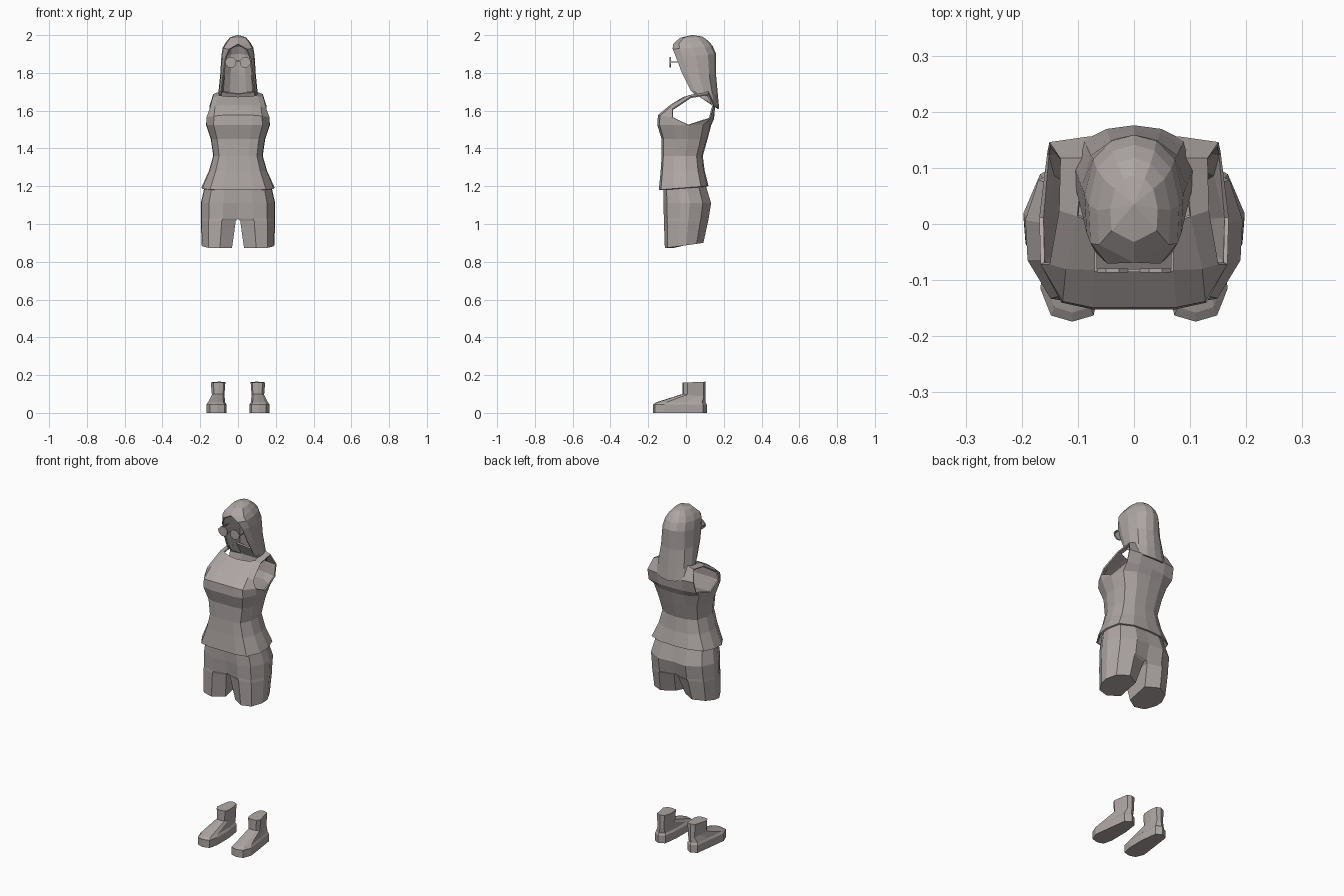
import bpy
import bmesh
from mathutils import Vector, Matrix

if "Cube" in bpy.data.objects:
    bpy.data.objects.remove(bpy.data.objects["Cube"])

COLOR = (0.42, 0.38, 0.37, 1)
mat = bpy.data.materials.new("warm_grey")
mat.use_nodes = True
mat.diffuse_color = COLOR
mat.node_tree.nodes["Principled BSDF"].inputs["Base Color"].default_value = COLOR


def loft(bm, rows, wrap=False):
    """Skin a list of equally long point rows with quads."""
    grid = [[bm.verts.new(p) for p in row] for row in rows]
    for low, high in zip(grid, grid[1:]):
        count = len(low)
        for i in range(count if wrap else count - 1):
            j = (i + 1) % count
            bm.faces.new((low[i], low[j], high[j], high[i]))
    return grid


def finish(bm, name, mirror=True, thickness=0):
    """Clean up the mesh and add the mirrored half and cloth thickness."""
    bmesh.ops.remove_doubles(bm, verts=bm.verts, dist=0.0005)
    bmesh.ops.recalc_face_normals(bm, faces=bm.faces)
    mesh = bpy.data.meshes.new(name)
    bm.to_mesh(mesh)
    bm.free()
    mesh.materials.append(mat)
    obj = bpy.data.objects.new(name, mesh)
    bpy.context.collection.objects.link(obj)
    if mirror:
        mod = obj.modifiers.new("mirror", "MIRROR")
        mod.use_clip = True
    if thickness:
        mod = obj.modifiers.new("thickness", "SOLIDIFY")
        mod.thickness = thickness
        mod.offset = 0
    return obj


def half_ring(shape, z, width, front, back, inner=0, lift=0, pinch=1):
    """Half cross-section from centre front round the side to centre back."""
    mid, deep = (front + back) / 2, (back - front) / 2
    ring = []
    for i, (fx, fy) in enumerate(shape):
        k = pinch if i in (0, len(shape) - 1) else 1
        ring.append((inner + fx * (width - inner), mid + fy * k * deep,
                     z + lift * (fy + 1) / 2))
    return ring


# Sleeveless top: body rings up to the bust
TORSO = [(0, -1), (0.45, -1), (0.77, -0.92), (0.98, -0.4), (1, 0.15),
         (0.88, 0.7), (0.5, 0.95), (0, 1)]
bm = bmesh.new()
body = [half_ring(TORSO, 1.18, 0.19, -0.14, 0.115, lift=0.02)]
for ring in [(1.28, 0.15, -0.13, 0.095), (1.36, 0.127, -0.125, 0.085),
             (1.45, 0.14, -0.125, 0.11), (1.525, 0.165, -0.148, 0.13)]:
    body.append(half_ring(TORSO, *ring))
loft(bm, body)

# Chest panel, then shoulder strap, then back panel
bust = body[-1]
hole_front = (0.163, -0.07, 1.565)
chest = [bust[:4],
         [(0, -0.145, 1.575), (0.075, -0.145, 1.575), (0.125, -0.135, 1.57), hole_front],
         [(0, -0.08, 1.628), (0.07, -0.08, 1.628), (0.12, -0.078, 1.62), (0.148, -0.07, 1.607)],
         [(0, -0.01, 1.67), (0.06, 0, 1.672), (0.1, 0.015, 1.678), (0.132, 0.025, 1.67)]]
loft(bm, chest)
hole_back = (0.153, 0.125, 1.56)
back = [bust[5:],
        [hole_back, (0.08, 0.142, 1.56), (0, 0.145, 1.56)],
        [(0.15, 0.142, 1.625), (0.08, 0.152, 1.625), (0, 0.15, 1.625)],
        [(0.13, 0.115, 1.685), (0.09, 0.115, 1.7), (0, 0.118, 1.69)]]
loft(bm, back)
loft(bm, [chest[-1][2:], [back[-1][1], back[-1][0]]])
# Underarm corners
for corner in ([bust[3], bust[4], hole_front], [bust[4], bust[5], hole_back]):
    bm.faces.new([bm.verts.new(p) for p in corner])
finish(bm, "sleeveless_top", thickness=0.008)

# Shorts: hips, then a separate closed leg on each side
HIP = [(0, -1), (0.4, -1), (0.78, -0.85), (0.98, -0.3), (1, 0.1),
       (0.85, 0.65), (0.45, 1), (0, 1)]
bm = bmesh.new()
crotch = half_ring(HIP, 1.03, 0.197, -0.117, 0.12, pinch=0.85)
loft(bm, [half_ring(HIP, 1.22, 0.172, -0.12, 0.1),
          half_ring(HIP, 1.11, 0.197, -0.12, 0.133, pinch=0.95), crotch])
leg = loft(bm, [crotch,
                half_ring(HIP, 1.015, 0.197, -0.117, 0.117, inner=0.012, pinch=0.8),
                half_ring(HIP, 0.872, 0.192, -0.112, 0.092, inner=0.032, lift=0.028,
                          pinch=0.6)], wrap=True)
bm.faces.new(leg[-1])
finish(bm, "shorts")

# Long hair: an open-faced hood hanging down the back


def hair_ring(zf, zb, xf, yf, width, yb):
    deep = yb - yf
    plan = [(xf, 0), (width * 0.96, 0.17), (width, 0.5),
            (width * 0.82, 0.8), (width * 0.45, 0.95), (0, 1)]
    return [(x, yf + t * deep, zf + (zb - zf) * t) for x, t in plan]


bm = bmesh.new()
loft(bm, [hair_ring(1.69, 1.61, 0.088, 0.045, 0.105, 0.172),
          hair_ring(1.71, 1.68, 0.085, 0.025, 0.1, 0.165),
          hair_ring(1.8, 1.79, 0.075, -0.02, 0.09, 0.155),
          hair_ring(1.88, 1.9, 0.064, -0.05, 0.084, 0.155),
          hair_ring(1.925, 1.94, 0.045, -0.068, 0.077, 0.138),
          hair_ring(1.95, 1.967, 0, -0.066, 0.062, 0.115),
          hair_ring(1.982, 1.988, 0, -0.03, 0.04, 0.085),
          [(0, 0.035, 1.997)] * 6])
bmesh.ops.remove_doubles(bm, verts=bm.verts, dist=0.0005)
finish(bm, "long_hair", thickness=0.008)

# Ankle boots: sole outline skinned up to a narrow shaft
SOLE = [(0.072, -0.163), (0.11, -0.174), (0.148, -0.163), (0.167, -0.115),
        (0.152, 0), (0.14, 0.09), (0.105, 0.11), (0.072, 0.09),
        (0.06, 0), (0.06, -0.11)]


def shaft(z_front, z_back, size):
    ring = []
    for x, y in SOLE:
        t = (y + 0.174) / 0.284
        ring.append((0.105 + (x - 0.113) * size, -0.018 + 0.12 * t,
                     z_front + (z_back - z_front) * t))
    return ring


bm = bmesh.new()
boot = loft(bm, [[(x, y, 0) for x, y in SOLE],
                 [(x, y, 0.045) for x, y in SOLE],
                 [(0.11 + (x - 0.11) * 0.85, y * 0.92 + 0.002, 0.056) for x, y in SOLE],
                 shaft(0.1, 0.085, 0.62), shaft(0.16, 0.165, 0.72)], wrap=True)
bm.faces.new(boot[0])
bm.faces.new(boot[-1])
finish(bm, "ankle_boots")

# Glasses: octagonal lenses, a bridge and side arms
bm = bmesh.new()
place = Matrix.Translation((0.038, -0.083, 1.856)) @ Matrix.Rotation(1.5708, 4, "X")
turn = Matrix.Rotation(0.3927, 4, "Z")
bmesh.ops.create_cone(bm, cap_ends=True, segments=8, radius1=0.03, radius2=0.03,
                      depth=0.007, matrix=place @ turn)
for center, size in [((0.005, -0.083, 1.862), (0.012, 0.005, 0.006)),
                     ((0.068, -0.04, 1.858), (0.004, 0.09, 0.006))]:
    bmesh.ops.create_cube(bm, size=1, matrix=Matrix.Translation(Vector(center))
                          @ Matrix.Diagonal((*size, 1)))
glasses = finish(bm, "glasses")
glasses.modifiers["mirror"].use_clip = False
